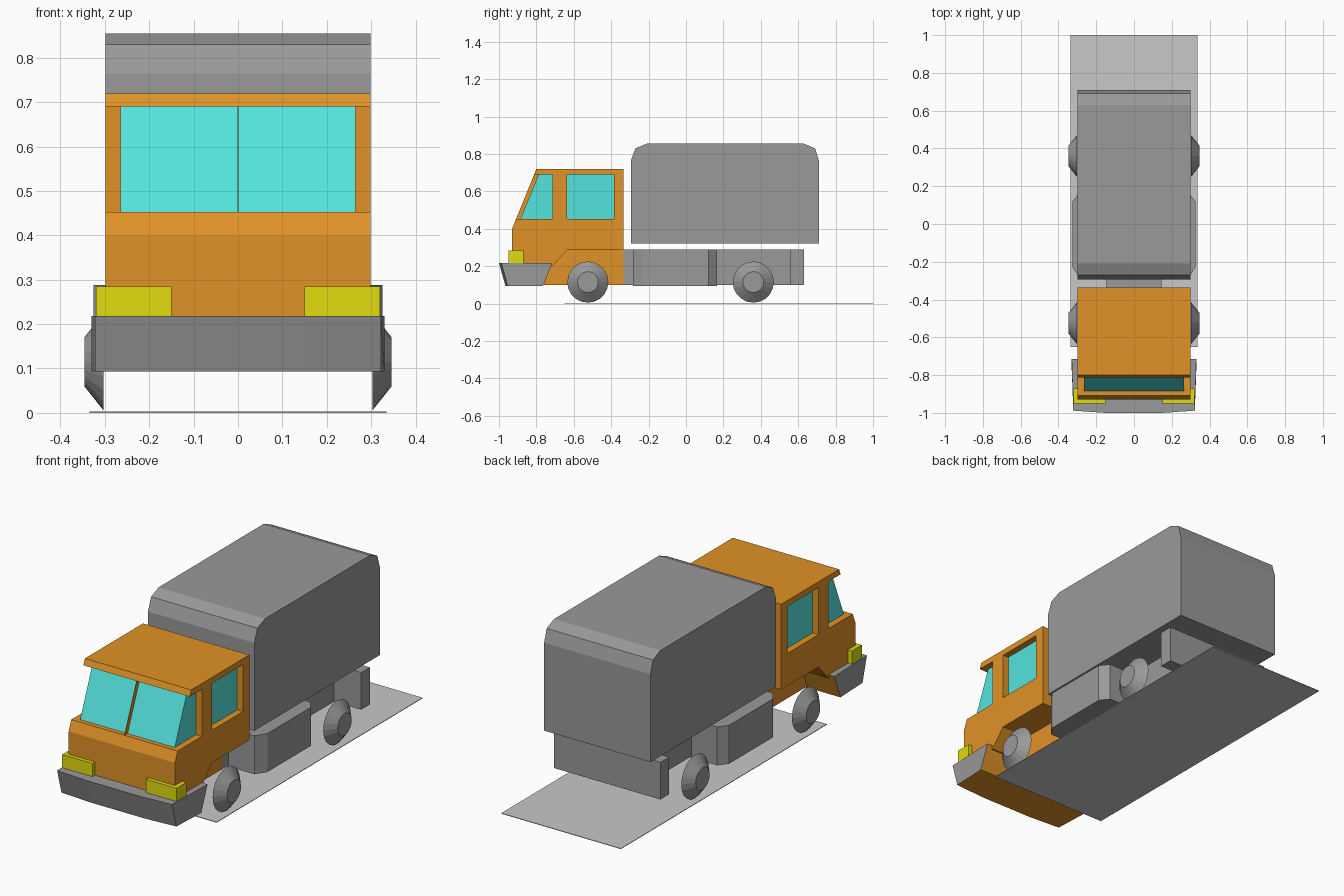
import bpy, bmesh, math
from mathutils import Matrix

if "Cube" in bpy.data.objects:
    bpy.data.objects.remove(bpy.data.objects["Cube"], do_unlink=True)


def material(name, rgb):
    m = bpy.data.materials.new(name)
    m.use_nodes = True
    m.diffuse_color = (*rgb, 1)
    m.node_tree.nodes["Principled BSDF"].inputs["Base Color"].default_value = (*rgb, 1)
    return m


ORANGE = material("orange paint", (0.75, 0.29, 0.02))
GREY = material("grey", (0.32, 0.32, 0.32))
GLASS = material("turquoise glass", (0.09, 0.77, 0.72))
YELLOW = material("yellow lamp", (0.75, 0.72, 0.004))
PALE = material("pale grey", (0.58, 0.58, 0.58))


def finish(name, bm, *mats):
    bmesh.ops.recalc_face_normals(bm, faces=bm.faces[:])
    me = bpy.data.meshes.new(name)
    bm.to_mesh(me)
    bm.free()
    for m in mats:
        me.materials.append(m)
    ob = bpy.data.objects.new(name, me)
    bpy.context.scene.collection.objects.link(ob)
    return ob


def extrude(points, vec):
    bm = bmesh.new()
    face = bm.faces.new([bm.verts.new(p) for p in points])
    new = bmesh.ops.extrude_face_region(bm, geom=[face])["geom"]
    bmesh.ops.translate(bm, vec=vec, verts=[v for v in new if isinstance(v, bmesh.types.BMVert)])
    if not face.is_valid or len(bm.faces) < len(points) + 2:
        bm.faces.new([v for v in bm.verts if v not in new])
    return bm


def side_profile(name, half_width, yz, mat):
    """Side outline swept across the full width."""
    bm = extrude([(-half_width, y, z) for y, z in yz], (2 * half_width, 0, 0))
    return finish(name, bm, mat)


def box(name, x, y, z, mat):
    bm = extrude([(x[0], y[0], z[0]), (x[1], y[0], z[0]), (x[1], y[1], z[0]), (x[0], y[1], z[0])],
                 (0, 0, z[1] - z[0]))
    return finish(name, bm, mat)


# Cab: lower body with cut wheel arch, roof, pillars and recessed glass
SILL, HEAD, W = 0.452, 0.69, 0.298
side_profile("cab_body", W, [(-0.93, 0.2), (-0.93, 0.4), (-0.909, SILL), (-0.335, SILL),
                             (-0.335, 0.288), (-0.635, 0.288), (-0.715, 0.2)], ORANGE)
side_profile("cab_floor", 0.145, [(-0.76, 0.1), (-0.76, 0.29), (-0.335, 0.29), (-0.335, 0.1)], ORANGE)
side_profile("cab_roof", W, [(-0.812, HEAD), (-0.8, 0.72), (-0.335, 0.72), (-0.335, HEAD)], ORANGE)
box("door_pillar", (-W, W), (-0.715, -0.635), (SILL, HEAD), ORANGE)
box("cab_rear_wall", (-W, W), (-0.385, -0.335), (SILL, HEAD), ORANGE)
side_profile("cab_glass", 0.265, [(-0.885, SILL), (-0.788, HEAD), (-0.38, HEAD), (-0.38, SILL)], GLASS)
side_profile("windscreen_divider", 0.001, [(-0.909, SILL), (-0.812, HEAD), (-0.78, HEAD), (-0.87, SILL)],
             ORANGE)

# Bumper: slightly bowed front, drawn in below, with an orange underside and back
plan = [(-0.33, -0.715), (-0.322, -0.988), (-0.15, -1.0), (0.15, -1.0), (0.322, -0.988), (0.33, -0.715)]
bm = extrude([(x, y, 0.218) for x, y in plan], (0, 0, -0.125))
for v in bm.verts:
    if v.co.z < 0.15:
        v.co.y += 0.035 if v.co.y < -0.9 else -0.05
bmesh.ops.recalc_face_normals(bm, faces=bm.faces[:])
for f in bm.faces:
    f.normal_update()
    f.material_index = int(f.normal.z < -0.9 or f.normal.y > 0.5)
finish("front_bumper", bm, GREY, ORANGE)

# Cargo body with chamfered roof ends
side_profile("cargo_body", W, [(-0.295, 0.32), (-0.295, 0.765), (-0.27, 0.83), (-0.21, 0.855),
                               (0.63, 0.855), (0.69, 0.83), (0.71, 0.765), (0.71, 0.32)], GREY)

# Chassis
box("chassis", (-0.145, 0.145), (-0.335, 0.57), (0.1, 0.288), GREY)
box("rear_bar", (-W, W), (0.56, 0.63), (0.1, 0.288), GREY)

# Paired parts
for side, s in (("left", 1), ("right", -1)):
    box(side + "_headlight", sorted((s * 0.15, s * 0.32)), (-0.95, -0.87), (0.217, 0.285), YELLOW)
    tank = [(0.14, -0.283), (0.29, -0.283), (0.325, -0.23), (0.325, 0.12), (0.29, 0.165), (0.14, 0.165)]
    bm = extrude([(s * x, y, 0.093) for x, y in tank], (0, 0, 0.195))
    finish(side + "_side_tank", bm, GREY)
    for end, y in (("front", -0.525), ("rear", 0.36)):
        bm = bmesh.new()
        place = Matrix.Translation((s * 0.324, y, 0.115)) @ Matrix.Rotation(s * math.pi / 2, 4, "Y")
        bmesh.ops.create_cone(bm, cap_ends=True, segments=20, radius1=0.11, radius2=0.056,
                              depth=0.043, matrix=place)
        finish(f"{end}_{side}_wheel", bm, GREY)

# Ground plate
box("ground_plate", (-0.335, 0.335), (-0.65, 1.0), (0, 0.003), PALE)
